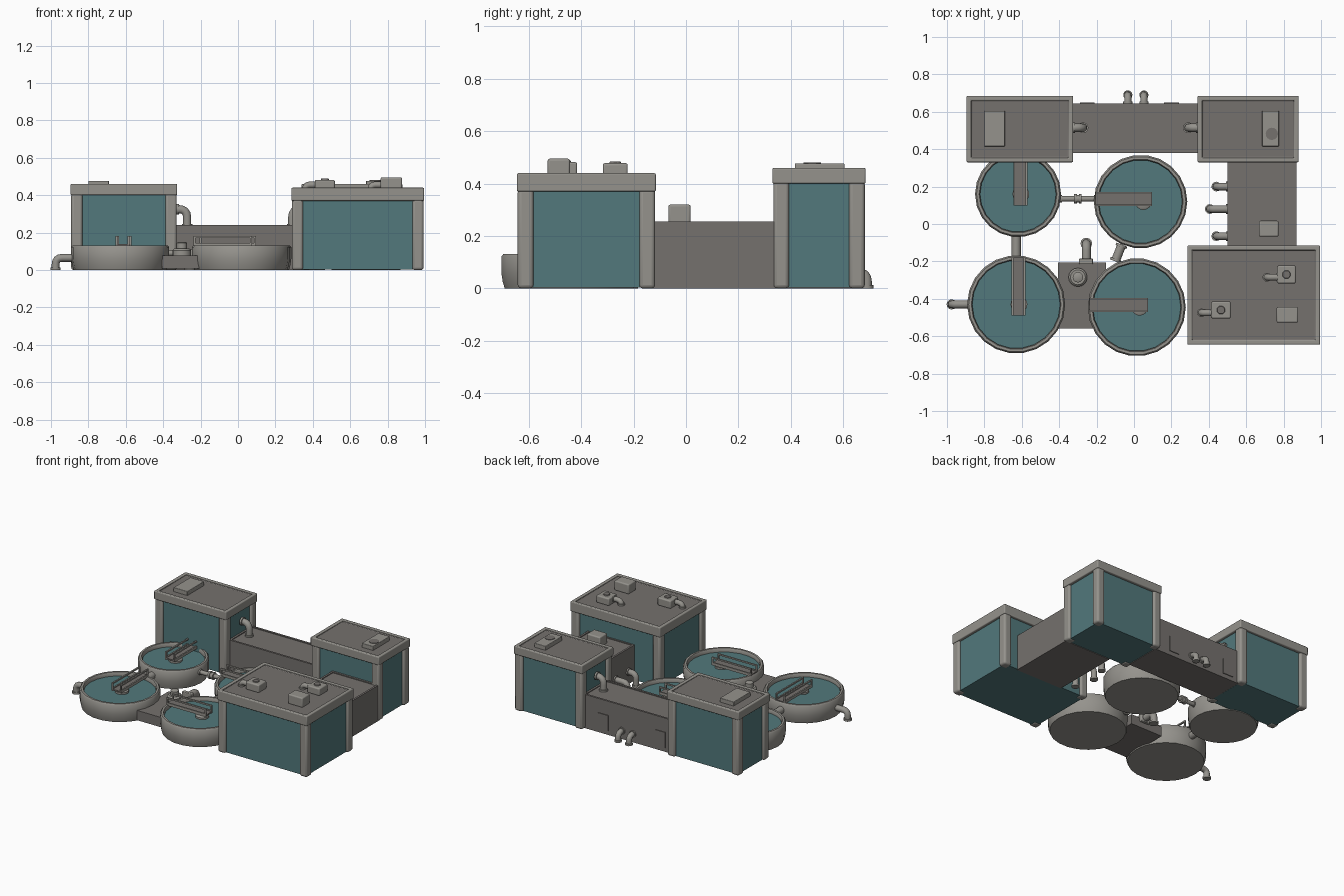
import bpy, bmesh, math
from mathutils import Vector, Matrix

if "Cube" in bpy.data.objects:
    bpy.data.objects.remove(bpy.data.objects["Cube"])


def mat(name, rgb):
    m = bpy.data.materials.new(name)
    m.diffuse_color = (*rgb, 1)
    m.use_nodes = True
    m.node_tree.nodes["Principled BSDF"].inputs["Base Color"].default_value = m.diffuse_color
    return m


GREY = mat("light concrete", (0.30, 0.29, 0.265))
BROWN = mat("warm grey roof", (0.178, 0.165, 0.155))
TEAL = mat("teal", (0.085, 0.19, 0.2))


def finish(name, bm, mats, bevel=0, smooth=True):
    bmesh.ops.recalc_face_normals(bm, faces=bm.faces)
    me = bpy.data.meshes.new(name)
    bm.to_mesh(me)
    bm.free()
    for m in mats:
        me.materials.append(m)
    ob = bpy.data.objects.new(name, me)
    bpy.context.collection.objects.link(ob)
    bpy.ops.object.select_all(action='DESELECT')
    bpy.context.view_layer.objects.active = ob
    ob.select_set(True)
    if bevel:
        b = ob.modifiers.new("round", 'BEVEL')
        b.width, b.segments = bevel, 3
    if smooth:
        bpy.ops.object.shade_smooth_by_angle(angle=math.radians(40))
    return ob


def box_bm(x0, x1, y0, y1, z0, z1):
    bm = bmesh.new()
    bmesh.ops.create_cube(bm, size=1, matrix=Matrix.Translation(
        ((x0 + x1) / 2, (y0 + y1) / 2, (z0 + z1) / 2)) @ Matrix.Diagonal((x1 - x0, y1 - y0, z1 - z0, 1)))
    return bm


def box(name, x0, x1, y0, y1, z0, z1, m=GREY, bevel=0):
    return finish(name, box_bm(x0, x1, y0, y1, z0, z1), [m], bevel)


def tray(name, x0, x1, y0, y1, z0, z1, rim, depth, mats, bevel=0):
    """Box whose top is inset and lowered inside a raised rim."""
    bm = box_bm(x0, x1, y0, y1, z0, z1)
    top = max(bm.faces, key=lambda f: f.calc_center_median().z)
    bmesh.ops.inset_region(bm, faces=[top], thickness=rim)
    floor = bmesh.ops.extrude_discrete_faces(bm, faces=[top])["faces"][0]
    bmesh.ops.translate(bm, verts=floor.verts, vec=(0, 0, -depth))
    floor.material_index = 1
    return finish(name, bm, mats, bevel)


def lathe(name, cx, cy, profile, n, mats, water_from=None):
    """Revolve (radius, z) pairs; rings from water_from on use the second material."""
    bm = bmesh.new()
    rings = [[bm.verts.new((cx + r * math.cos(2 * math.pi * i / n), cy + r * math.sin(2 * math.pi * i / n), z))
              for i in range(n)] for r, z in profile]
    for k in range(len(rings) - 1):
        for i in range(n):
            j = (i + 1) % n
            bm.faces.new((rings[k][i], rings[k][j], rings[k + 1][j], rings[k + 1][i]))
    bm.faces.new(rings[0])
    cap = bm.faces.new(rings[-1])
    if water_from is not None:
        cap.material_index = 1
    return finish(name, bm, mats)


def pipe(name, pts, r=0.02, bend=0.035, collars=True):
    """Round pipe through pts with curved elbows and end collars."""
    pts = [Vector(p) for p in pts]
    path = [pts[0]]
    for a, b, c in zip(pts, pts[1:], pts[2:]):
        p = b + (a - b).normalized() * min(bend, (a - b).length * 0.9)
        q = b + (c - b).normalized() * min(bend, (c - b).length * 0.9)
        path += [p * (1 - t) ** 2 + b * 2 * t * (1 - t) + q * t * t for t in (0, .25, .5, .75, 1)]
    path.append(pts[-1])
    bm = bmesh.new()
    n = 12

    def tube(line, rad):
        rings = []
        for i, p in enumerate(line):
            d = (line[min(i + 1, len(line) - 1)] - line[max(i - 1, 0)]).normalized()
            up = Vector((0.31, 0.47, 0.83))
            if len(pts) > 2:
                up = (pts[1] - pts[0]).cross(pts[2] - pts[1]).normalized()
            u = d.cross(up).normalized()
            v = d.cross(u)
            rings.append([bm.verts.new(p + rad * (u * math.cos(2 * math.pi * k / n) + v * math.sin(2 * math.pi * k / n)))
                          for k in range(n)])
        for a, b in zip(rings, rings[1:]):
            for k in range(n):
                bm.faces.new((a[k], a[(k + 1) % n], b[(k + 1) % n], b[k]))
        bm.faces.new(rings[0])
        bm.faces.new(rings[-1])

    tube(path, r)
    if collars:
        for a, b in ((pts[0], pts[1]), (pts[-1], pts[-2])):
            d = (b - a).normalized()
            tube([a, a + d * 0.014], r * 1.3)
    return finish(name, bm, [GREY])


# Main buildings: teal body, rounded corner posts, rimmed roof
def building(name, x0, x1, y0, y1, zr, z1):
    box(name + "_walls", x0 + .02, x1 - .02, y0 + .02, y1 - .02, 0.004, zr + .01, TEAL)
    w = 0.06
    for i, px in enumerate((x0 + .003, x1 - w - .003)):
        for j, py in enumerate((y0 + .003, y1 - w - .003)):
            box(f"{name}_post_{i}{j}", px, px + w, py, py + w, 0, zr + .01, GREY, 0.014)
    tray(name + "_roof", x0, x1, y0, y1, zr, z1, 0.035, 0.012, [GREY, BROWN], 0.014)


building("back_left_building", -0.895, -0.325, 0.33, 0.685, 0.4, 0.46)
building("back_right_building", 0.34, 0.88, 0.33, 0.685, 0.4, 0.46)
building("front_building", 0.285, 0.995, -0.645, -0.115, 0.37, 0.44)

# Low linking halls
tray("back_hall", -0.34, 0.36, 0.38, 0.645, 0, 0.24, 0.02, 0.006, [BROWN, BROWN])
tray("right_hall", 0.5, 0.87, -0.14, 0.35, 0, 0.255, 0.02, 0.006, [BROWN, BROWN])
for i, x in enumerate((-0.25, 0.2)):
    box(f"hall_door_{i}", x - .04, x + .04, 0.644, 0.65, 0.03, 0.14, BROWN)

# Round settling tanks with a bridge reaching from the centre over the rim
tanks = [("rear_left", -0.62, 0.16, 0.23, 'y'), ("rear_right", 0.035, 0.12, 0.25, 'x'),
         ("front_left", -0.63, -0.43, 0.262, 'y'), ("front_right", 0.015, -0.445, 0.262, 'x')]
for name, cx, cy, r, axis in tanks:
    lathe(name + "_tank", cx, cy, [(r * .95, 0), (r * .98, .025), (r, .06), (r, .122), (r - .008, .132),
          (r - .022, .132), (r - .027, .122), (r - .027, .105)], 22, [GREY, TEAL], 7)
    lathe(name + "_tank_hub", cx + .015, cy, [(.045, .1), (.045, .118), (.035, .125)], 16, [GREY])

    def beam(part, a0, a1, b0, b1, z0, z1, m=GREY):
        # a runs along the bridge, b across it
        if axis == 'y':
            box(part, cx + b0, cx + b1, cy + a0, cy + a1, z0, z1, m)
        else:
            box(part, cx - a1, cx - a0, cy + b0, cy + b1, z0, z1, m)

    end = r - .01
    beam(name + "_bridge_deck", -.06, end, -.02, .045, .128, .138, BROWN)
    for s, b in enumerate((-.025, .04)):
        beam(f"{name}_bridge_rail_{s}", -.06, end, b, b + .01, .172, .182)
        beam(f"{name}_bridge_side_{s}", -.06, end, b, b + .01, .125, .145)
        for k, a in enumerate((-.06, end - .01)):
            beam(f"{name}_rail_post_{s}{k}", a, a + .01, b, b + .01, .13, .18)

# Pump platform between the front tanks
box("pump_platform", -0.405, -0.15, -0.56, -0.205, 0.008, 0.078, BROWN)
lathe("pump_base", -0.3, -0.285, [(.05, .07), (.05, .105), (.04, .115)], 16, [GREY])
lathe("pump_cap", -0.3, -0.285, [(.028, .11), (.028, .145), (.018, .15)], 12, [GREY])
box("valve_block", -0.295, -0.22, -0.215, -0.185, 0.05, 0.11, GREY, 0.005)
pipe("valve_pipe", [(-.255, -.2, .08), (-.255, -.105, .08), (-.255, -.105, 0)], .024)

# Pipes between tanks and down to the ground
pipe("outlet_pipe", [(-.875, -.43, .065), (-.975, -.43, .065), (-.975, -.43, 0)], .021)
pipe("left_tank_link", [(-.63, -.05, .08), (-.63, -.19, .08)], .025)
pipe("rear_tank_link", [(-.4, .135, .09), (-.2, .135, .09)], .015)
pipe("rear_link_joint", [(-.32, .135, .09), (-.28, .135, .09)], .02)
pipe("right_tank_link", [(-.065, -.11, .08), (-.1, -.2, .08)], .024)
for i, y in enumerate((.2, .08, -.065)):
    x = .405 if i == 1 else .44
    pipe(f"side_pipe_{i}", [(.505, y, .09), (x, y, .09), (x, y, 0)], .02)
for i, x in enumerate((-.033, .053)):
    pipe(f"back_pipe_{i}", [(x, .64, .06), (x, .69, .06), (x, .69, 0)], .019)
for s, x0, x1 in (("left", -.33, -.272), ("right", .345, .29)):
    pipe(f"{s}_roof_pipe", [(x0, .515, .325), (x1, .515, .325), (x1, .515, .232)], .022, .045)

# Roof hatches
box("left_hatch", -.8, -.69, .415, .605, .44, .477, GREY, .004)
box("right_hatch", .685, .775, .415, .605, .44, .477, GREY, .004)
lathe("hatch_fan", .737, .482, [(.033, .47), (.033, .48)], 16, [BROWN])

# Roof ventilation units, two with side ducts
for i, (x, y, z, h, w, d) in enumerate(((.815, -.27, .425, .478, .1, .095), (.465, -.46, .425, .482, .105, .09),
                                        (.82, -.485, .425, .495, .115, .085), (.72, -.025, .245, .32, .105, .085))):
    box(f"vent_unit_{i}", x - w / 2, x + w / 2, y - d / 2, y + d / 2, z, h, GREY, .008)
    if i < 2:
        lathe(f"vent_fan_{i}", x, y, [(.025, h - .005), (.02, h + .006)], 12, [BROWN])
        pipe(f"vent_duct_{i}", [(x - .04, y - .015, z + .03), (x - .105, y - .015, z + .03),
                                (x - .105, y - .015, z)], .018, .025)
